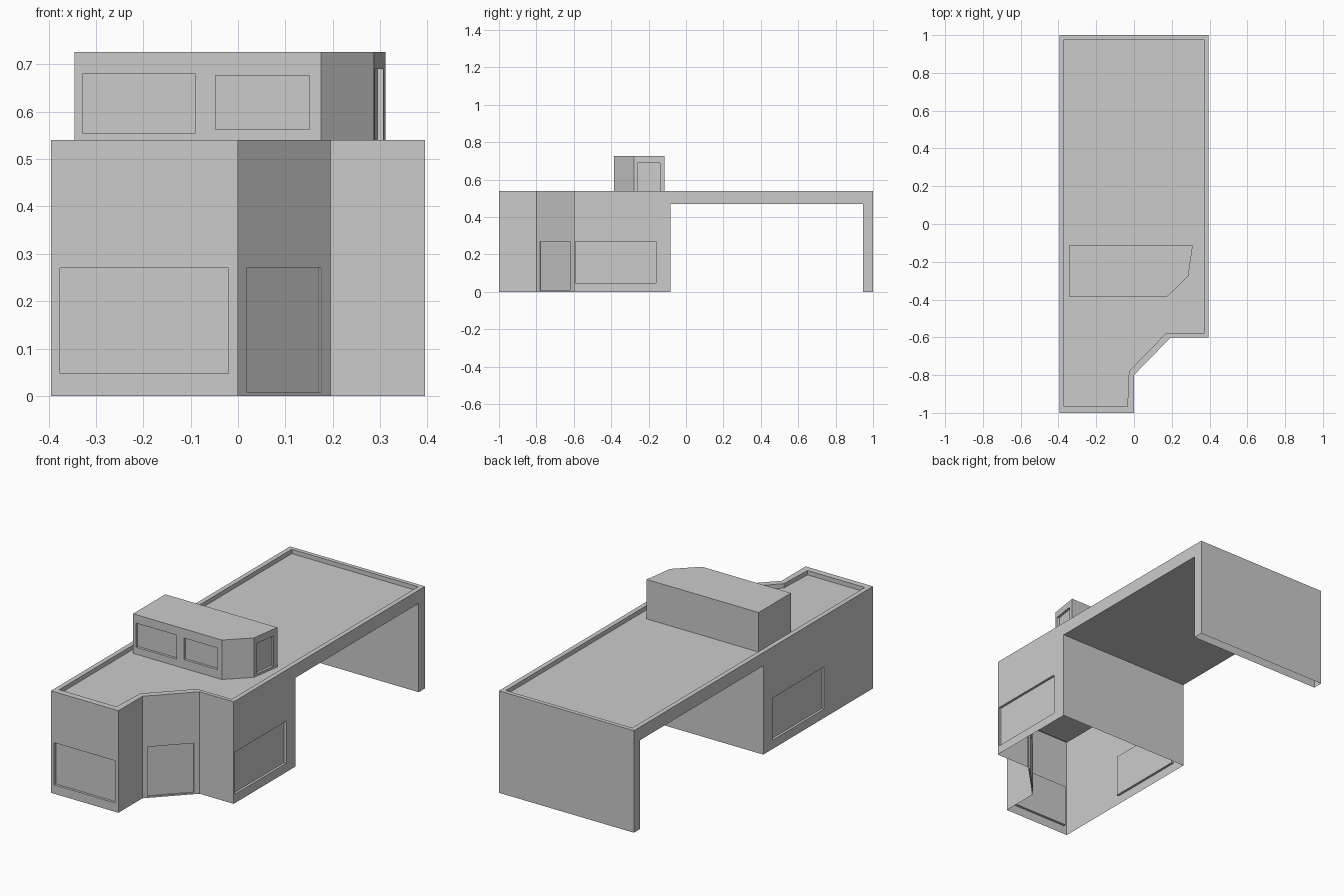
import bpy, bmesh
from mathutils import Vector

if "Cube" in bpy.data.objects:
    bpy.data.objects.remove(bpy.data.objects["Cube"])


def prism(name, outline, z0, z1):
    """Closed vertical prism over a plan outline."""
    bm = bmesh.new()
    base = bm.faces.new([bm.verts.new((x, y, z0)) for x, y in outline])
    top = bmesh.ops.extrude_face_region(bm, geom=[base], use_keep_orig=True)["geom"]
    bmesh.ops.translate(bm, vec=(0, 0, z1 - z0),
                        verts=[g for g in top if isinstance(g, bmesh.types.BMVert)])
    bmesh.ops.recalc_face_normals(bm, faces=bm.faces[:])
    mesh = bpy.data.meshes.new(name)
    bm.to_mesh(mesh)
    bm.free()
    obj = bpy.data.objects.new(name, mesh)
    bpy.context.scene.collection.objects.link(obj)
    return obj


def rect(x0, x1, y0, y1):
    return [(x0, y0), (x1, y0), (x1, y1), (x0, y1)]


def recess(a, b, z0, z1, depth=0.013):
    """Shallow window or door cutter straddling the wall line a-b."""
    a, b = Vector(a), Vector(b)
    d = (b - a).normalized()
    n = Vector((-d.y, d.x)) * depth
    return prism("cutter", [a - n, b - n, b + n, a + n], z0, z1)


def carve(obj, cutters):
    """Subtract the cutters, then leave the shell open underneath."""
    for c in cutters:
        c.hide_render = True
        m = obj.modifiers.new("cut", "BOOLEAN")
        m.operation, m.solver, m.object = "DIFFERENCE", "EXACT", c
    low = min(v.co.z for v in obj.data.vertices)
    deps = bpy.context.evaluated_depsgraph_get()
    mesh = bpy.data.meshes.new_from_object(obj.evaluated_get(deps))
    obj.modifiers.clear()
    obj.data = mesh
    for c in cutters:
        bpy.data.objects.remove(c)
    bm = bmesh.new()
    bm.from_mesh(mesh)
    under = [f for f in bm.faces if all(abs(v.co.z - low) < 1e-4 for v in f.verts)]
    bmesh.ops.delete(bm, geom=under, context="FACES")
    bm.to_mesh(mesh)
    bm.free()


W = 0.395

# Main house: front block, long roof slab and rear wall around the carport
house = prism("house_shell", [(-W, -1), (0, -1), (0, -0.8), (0.195, -0.6),
                              (W, -0.6), (W, 1), (-W, 1)], 0, 0.54)
cutters = [
    # carport opening
    prism("cutter", rect(-1, 1, -0.082, 0.947), -0.1, 0.47),
    # sunken roof inside the parapet
    prism("cutter", [(-0.37, -0.967), (-0.035, -0.967), (-0.027, -0.78),
                     (0.168, -0.58), (0.37, -0.58), (0.37, 0.978),
                     (-0.37, 0.978)], 0.517, 0.7),
    # front window and diagonal entrance door
    recess((-0.376, -1), (-0.02, -1), 0.047, 0.27),
    recess((0.018, -0.782), (0.176, -0.62), 0.008, 0.27, 0.007),
]
# matching side windows
for s in (-1, 1):
    cutters.append(recess((s * W, -0.59), (s * W, -0.16), 0.047, 0.27))
carve(house, cutters)

# Rooftop room
room = prism("rooftop_room", [(-0.345, -0.385), (0.175, -0.385), (0.287, -0.277),
                              (0.311, -0.115), (-0.345, -0.115)], 0.517, 0.726)
carve(room, [
    recess((-0.327, -0.385), (-0.091, -0.385), 0.554, 0.681),
    recess((-0.048, -0.385), (0.151, -0.385), 0.563, 0.677),
    recess((0.2895, -0.26), (0.3073, -0.14), 0.53, 0.69),
])
